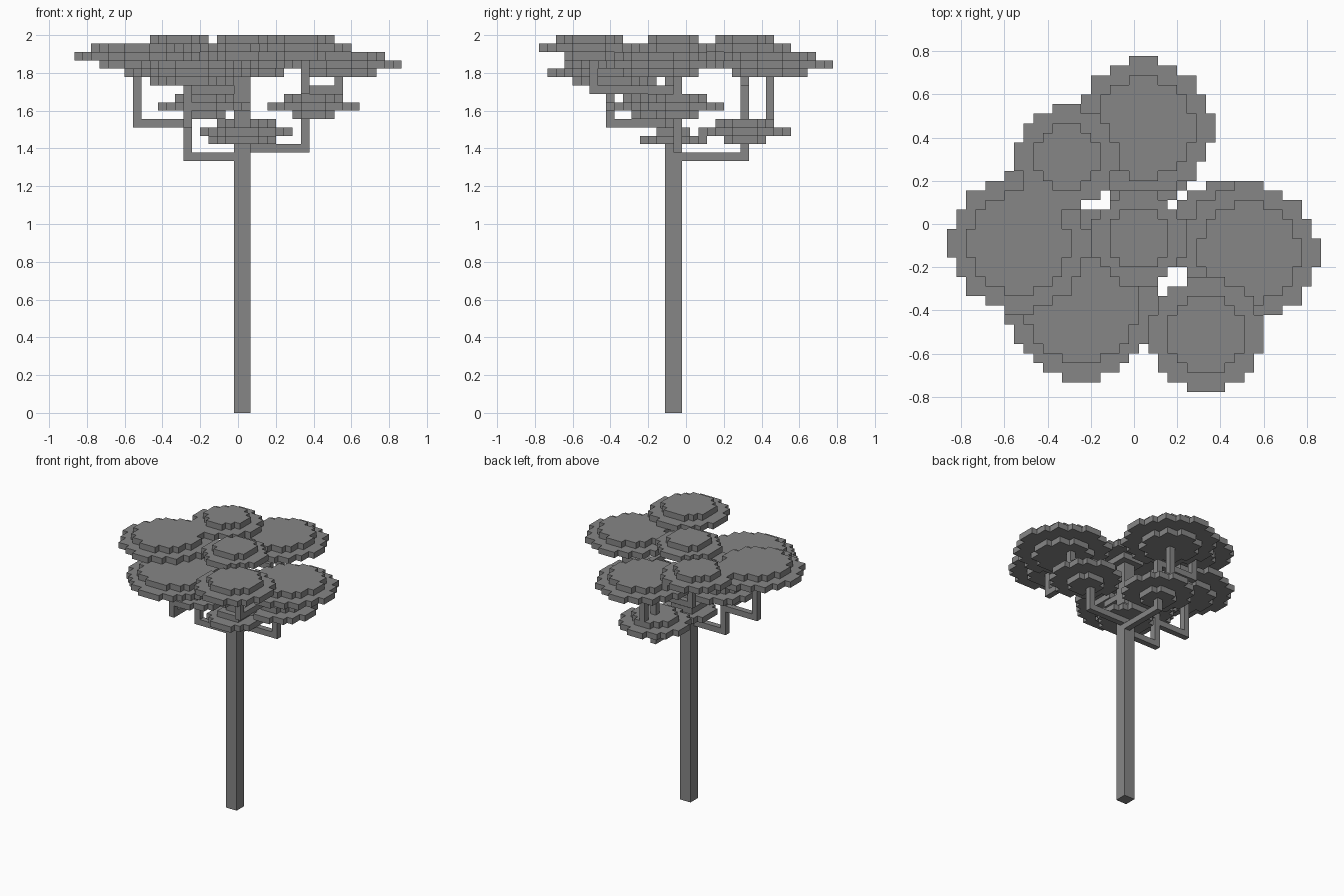
import bpy
import bmesh
from mathutils import Vector

if "Cube" in bpy.data.objects:
    bpy.data.objects.remove(bpy.data.objects["Cube"], do_unlink=True)

V = 2 / 45  # edge length of one block; all positions below count blocks

grey = bpy.data.materials.new("plain grey")
grey.use_nodes = True
grey.diffuse_color = (0.24, 0.24, 0.24, 1)
grey.node_tree.nodes["Principled BSDF"].inputs["Base Color"].default_value = (0.24, 0.24, 0.24, 1)


def finish(bm, name):
    bmesh.ops.recalc_face_normals(bm, faces=bm.faces)
    bmesh.ops.scale(bm, vec=(V, V, V), verts=bm.verts)
    mesh = bpy.data.meshes.new(name)
    bm.to_mesh(mesh)
    bm.free()
    mesh.materials.append(grey)
    bpy.context.collection.objects.link(bpy.data.objects.new(name, mesh))


def add_box(bm, lo, hi):
    """Box covering the blocks from lo to hi, both included."""
    lo, hi = Vector(map(min, lo, hi)), Vector(map(max, lo, hi))
    size = hi - lo + Vector((1, 1, 1))
    verts = bmesh.ops.create_cube(bm, size=1)["verts"]
    for v in verts:
        v.co = v.co * size + (lo + hi) / 2 + Vector((0, 0, 0.5))


def add_tier(bm, cx, cy, z, half):
    """One layer of blocks with a stepped round outline, 2 * half blocks wide."""
    reach = half - 0.5
    side = 1 if reach == int(reach) else 1.5  # flat end: three or four blocks
    limit = reach ** 2 + side ** 2 + 1
    outline = []
    for n in range(int(2 * half)):
        row = n - reach
        width = reach
        while width ** 2 + row ** 2 > limit:
            width -= 1
        outline += [(width + 0.5, row - 0.5), (width + 0.5, row + 0.5)]
    outline += [(-x, y) for x, y in reversed(outline)]
    # drop repeated corners and points inside straight runs
    corners = []
    for i, p in enumerate(outline):
        a, b = outline[i - 1], outline[(i + 1) % len(outline)]
        if (p[0] - a[0]) * (b[1] - p[1]) != (p[1] - a[1]) * (b[0] - p[0]):
            corners.append(p)
    face = bm.faces.new([bm.verts.new((cx + x, cy + y, z)) for x, y in corners])
    top = bmesh.ops.extrude_face_region(bm, geom=[face])["geom"]
    bmesh.ops.translate(bm, vec=(0, 0, 1),
                        verts=[g for g in top if isinstance(g, bmesh.types.BMVert)])


def leaf_disc(name, cx, cy, z, half):
    """Wide middle layer with a smaller layer above and below."""
    bm = bmesh.new()
    add_tier(bm, cx, cy, z, half)
    add_tier(bm, cx, cy, z + 1, half - 2)
    add_tier(bm, cx, cy, z - 1, half - 3)
    finish(bm, name)


def branch(name, *path):
    """One block thick branch along a path of axis aligned runs."""
    bm = bmesh.new()
    for a, b in zip(path, path[1:]):
        add_box(bm, a, b)
    finish(bm, name)


# Trunk, two blocks square
bm = bmesh.new()
add_box(bm, (0, -2, 0), (1, -1, 42))
finish(bm, "trunk")

# Upper leaf discs
leaf_disc("leaves_top_centre", 0.5, -1.5, 43, 5)
leaf_disc("leaves_right", -12, -2, 42, 7.5)
leaf_disc("leaves_left", 12, -3, 41, 7.5)
leaf_disc("leaves_back", 1, 10, 41, 7.5)
leaf_disc("leaves_front_right", -5.5, -8.5, 40, 8)
leaf_disc("leaves_front_left", 7.5, -11.5, 43, 6)
leaf_disc("leaves_back_right", -7, 7, 43, 5.5)

# Lower leaf discs
leaf_disc("leaves_low_left", 9, -1, 36, 5.5)
leaf_disc("leaves_low_right", -4, -4, 36, 5.5)
leaf_disc("leaves_low_back", 1, 7, 33, 5.5)
leaf_disc("leaves_low_centre", 0.5, -1.5, 32, 4)

# Branches on the right side
branch("branch_right", (-1, -2, 30), (-6, -2, 30), (-6, -2, 34), (-12, -2, 34), (-12, -2, 41))
branch("branch_front_right", (-6, -2, 34), (-6, -2, 38))
branch("twig_front_right", (-6, -3, 34), (-6, -9, 34), (-6, -9, 39))

# Branches on the left side
branch("branch_left", (2, -1, 31), (8, -1, 31), (8, -1, 38), (12, -1, 38), (12, -1, 40))
branch("twig_front_left", (8, -2, 38), (8, -11, 38), (8, -11, 42))

# Branches at the back
branch("branch_back", (1, 0, 30), (1, 7, 30), (1, 7, 34), (1, 10, 34), (1, 10, 40))
branch("twig_back_right", (1, 7, 34), (1, 7, 38), (-6, 7, 38), (-6, 7, 42))
